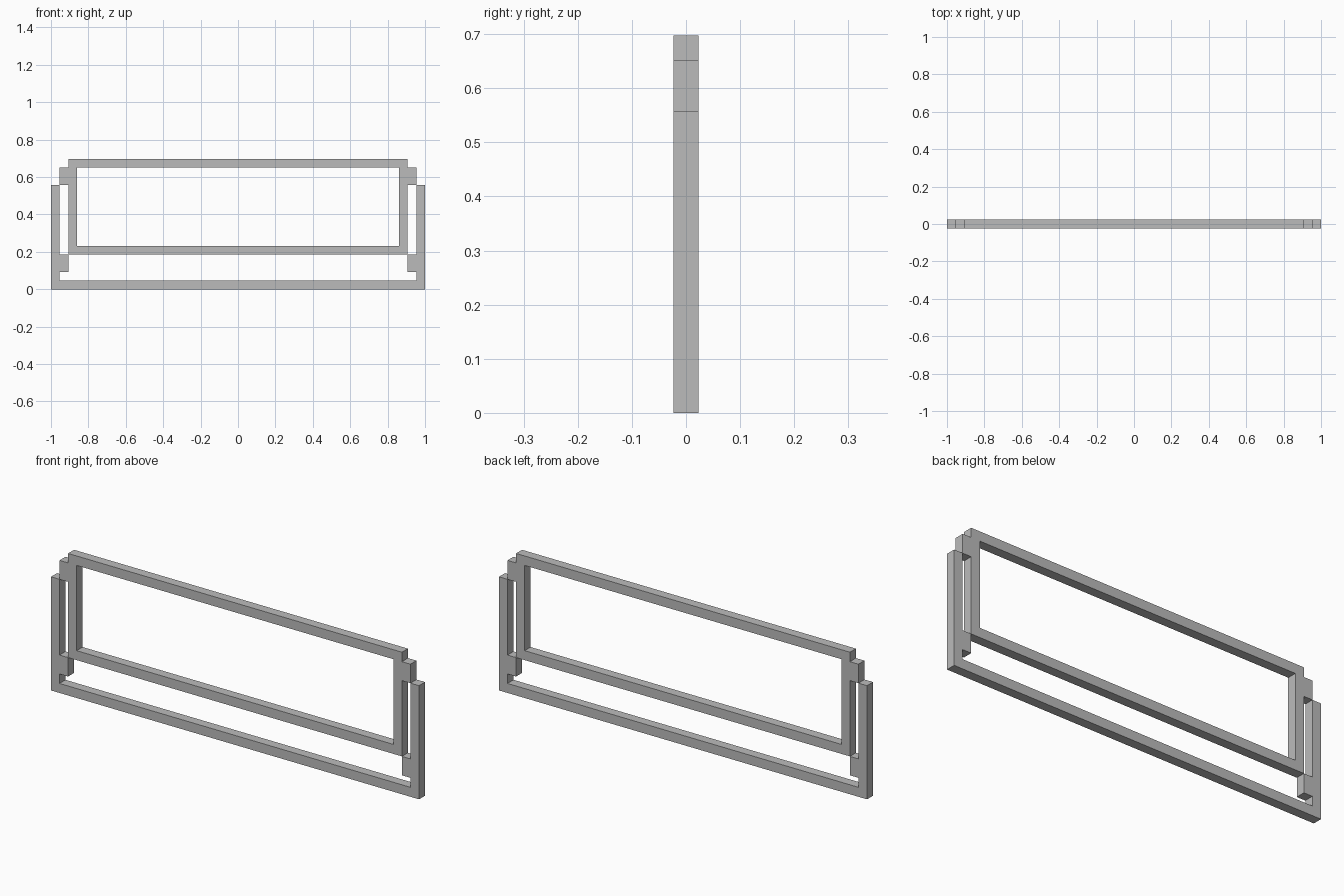
import bpy, bmesh

cube = bpy.data.objects.get("Cube")
if cube:
    bpy.data.objects.remove(cube, do_unlink=True)

U = 2 / 43  # bar width; all profiles are in multiples of it

grey = bpy.data.materials.new("plain grey")
grey.use_nodes = True
color = (0.5, 0.5, 0.5, 1)
grey.diffuse_color = color
grey.node_tree.nodes["Principled BSDF"].inputs["Base Color"].default_value = color


def mirrored_plate(name, half_profile):
    """Extrude the +x half of a front profile one bar thick and mirror it."""
    bm = bmesh.new()
    verts = [bm.verts.new((x * U, -U / 2, z * U)) for x, z in half_profile]
    face = bm.faces.new(verts)
    ext = bmesh.ops.extrude_face_region(bm, geom=[face], use_keep_orig=True)
    moved = [g for g in ext["geom"] if isinstance(g, bmesh.types.BMVert)]
    bmesh.ops.translate(bm, verts=moved, vec=(0, U, 0))
    bmesh.ops.recalc_face_normals(bm, faces=bm.faces[:])
    # open the ends on the mirror plane so the halves join cleanly
    ends = [f for f in bm.faces if all(abs(v.co.x) < 1e-6 for v in f.verts)]
    bmesh.ops.delete(bm, geom=ends, context="FACES")
    mesh = bpy.data.meshes.new(name)
    bm.to_mesh(mesh)
    bm.free()
    mesh.materials.append(grey)
    obj = bpy.data.objects.new(name, mesh)
    bpy.context.collection.objects.link(obj)
    mirror = obj.modifiers.new("mirror", "MIRROR")
    mirror.use_axis[0] = True
    mirror.use_clip = True
    return obj


# Outer U-shaped rail with inward stop tabs
mirrored_plate("outer_rail", [
    (0, 0), (21.5, 0), (21.5, 12), (20.5, 12), (20.5, 4),
    (19.5, 4), (19.5, 2), (20.5, 2), (20.5, 1), (0, 1)])

# Inner rectangular frame with outward stop tabs
mirrored_plate("inner_frame", [
    (0, 4), (19.5, 4), (19.5, 12), (20.5, 12), (20.5, 14), (19.5, 14),
    (19.5, 15), (0, 15), (0, 14), (18.5, 14), (18.5, 5), (0, 5)])
